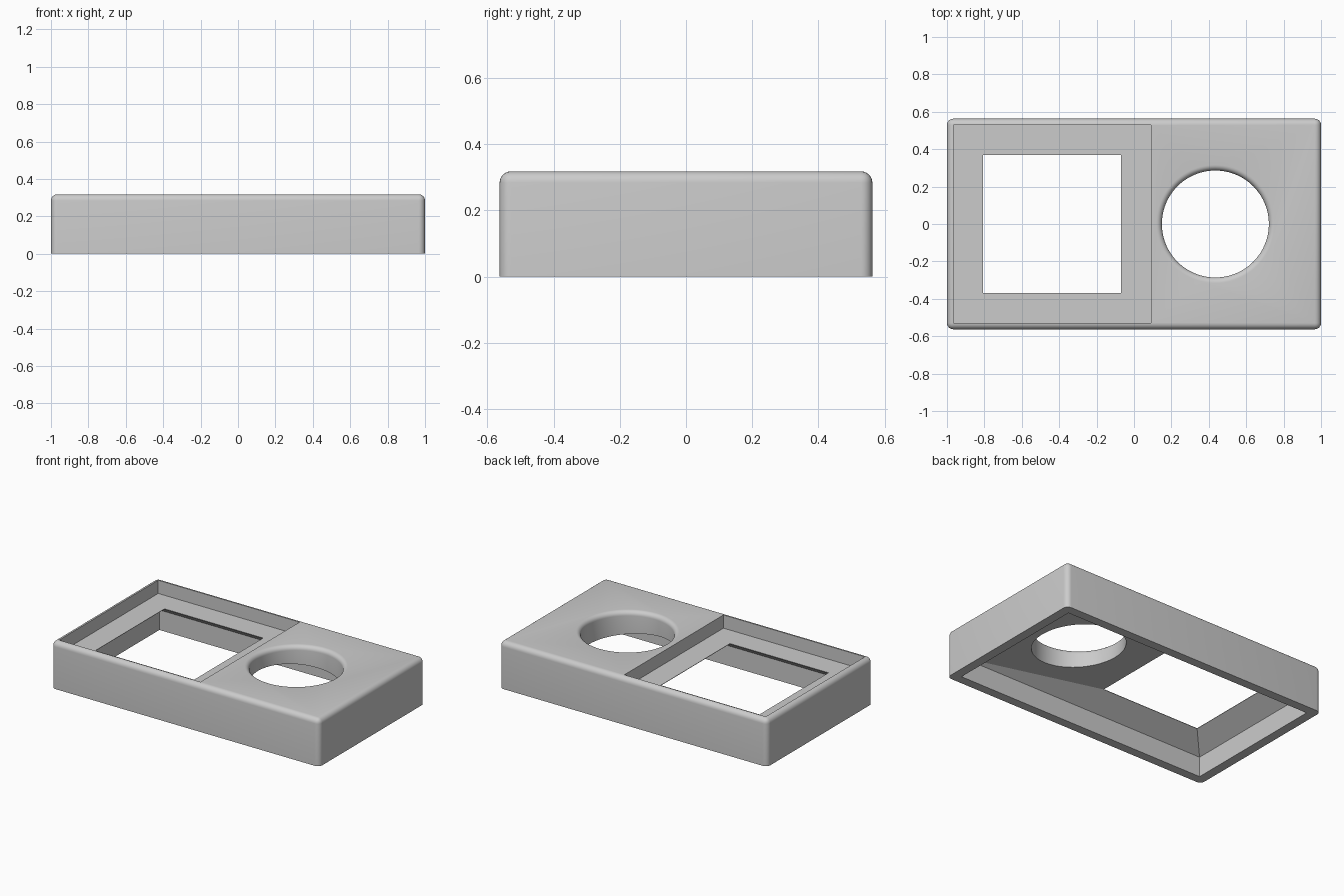
import bpy, bmesh, math

if "Cube" in bpy.data.objects:
    bpy.data.objects.remove(bpy.data.objects["Cube"])

FILLET = 0.034


def make_object(name, bm):
    bmesh.ops.recalc_face_normals(bm, faces=bm.faces)
    mesh = bpy.data.meshes.new(name)
    bm.to_mesh(mesh)
    bm.free()
    obj = bpy.data.objects.new(name, mesh)
    bpy.context.collection.objects.link(obj)
    return obj


def loft(name, rings):
    """Closed solid skinned through rings with equal point counts."""
    bm = bmesh.new()
    loops = [[bm.verts.new(p) for p in ring] for ring in rings]
    n = len(loops[0])
    for a, b in zip(loops, loops[1:]):
        for i in range(n):
            j = (i + 1) % n
            bm.faces.new((a[i], a[j], b[j], b[i]))
    bm.faces.new(loops[0])
    bm.faces.new(loops[-1])
    return make_object(name, bm)


def rect(x0, x1, y, z):
    return [(x0, -y, z), (x1, -y, z), (x1, y, z), (x0, y, z)]


def circle(cx, r, z, n=96):
    return [(cx + r * math.cos(2 * math.pi * i / n),
             r * math.sin(2 * math.pi * i / n), z) for i in range(n)]


# Outer block, rounded everywhere except the bottom edges
housing = loft("housing", [rect(-1, 1, 0.563, 0), rect(-1, 1, 0.563, 0.318)])
bm = bmesh.new()
bm.from_mesh(housing.data)
edges = [e for e in bm.edges if max(v.co.z for v in e.verts) > 0.1]
bmesh.ops.bevel(bm, geom=edges, offset=FILLET, segments=6, profile=0.5,
                affect='EDGES', clamp_overlap=True)
bm.to_mesh(housing.data)
bm.free()

# Square recess in the top
recess = loft("recess_cutter", [rect(-0.965, 0.09, 0.528, 0.229),
                                rect(-0.965, 0.09, 0.528, 0.5)])

# Hollow underside, its ceiling sloping up to the square window
cavity = loft("cavity_cutter", [rect(-0.938, 0.938, 0.502, -0.1),
                                rect(-0.938, 0.938, 0.502, 0.135),
                                rect(-0.806, -0.07, 0.368, 0.226),
                                rect(-0.806, -0.07, 0.368, 0.4)])

# Round opening with a filleted top lip
R, TOP, LIP = 0.286, 0.318, 0.03
rings = [circle(0.435, R, 0.05)]
for k in range(7):
    a = math.pi / 2 * k / 6
    rings.append(circle(0.435, R + LIP * (1 - math.cos(a)),
                        TOP - LIP + LIP * math.sin(a)))
rings.append(circle(0.435, R + LIP, 0.4))
opening = loft("opening_cutter", rings)

# Cut the parts away
bpy.context.view_layer.objects.active = housing
for cutter in (recess, cavity, opening):
    cutter.hide_render = True
    mod = housing.modifiers.new(cutter.name, 'BOOLEAN')
    mod.operation = 'DIFFERENCE'
    mod.solver = 'EXACT'
    mod.object = cutter
    bpy.ops.object.modifier_apply(modifier=mod.name)
    bpy.data.objects.remove(cutter)

# Smooth fillets, crisp edges
bpy.ops.object.select_all(action='DESELECT')
housing.select_set(True)
bpy.ops.object.shade_smooth_by_angle(angle=math.radians(25))
